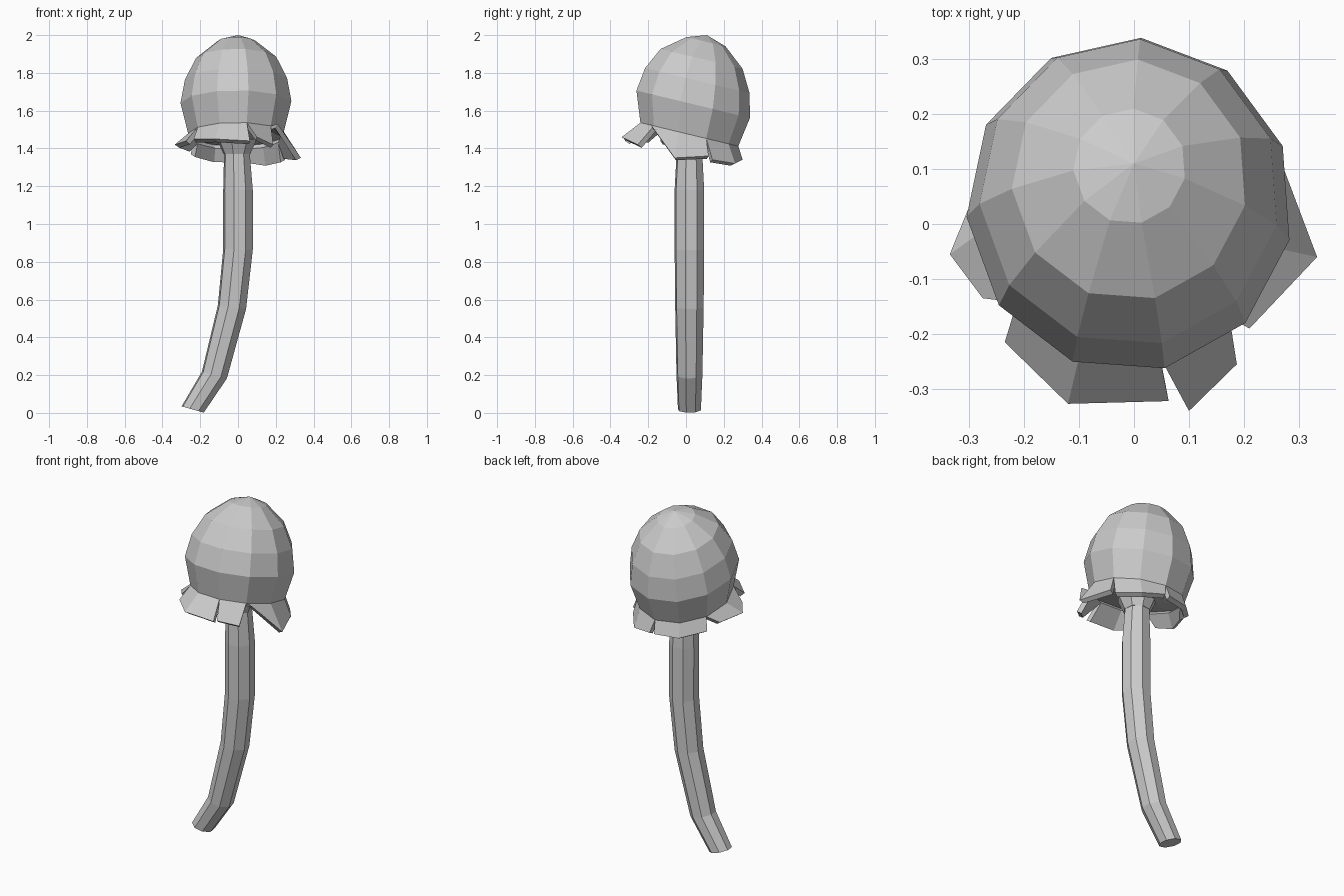
import bpy, bmesh
from math import radians, cos, sin
from mathutils import Vector, Matrix

cube = bpy.data.objects.get("Cube")
if cube:
    bpy.data.objects.remove(cube)

GREY = (0.6, 0.6, 0.6, 1)
grey = bpy.data.materials.new("plain grey")
grey.use_nodes = True
grey.diffuse_color = GREY
grey.node_tree.nodes["Principled BSDF"].inputs["Base Color"].default_value = GREY


def ring(centre, radius, turn, sides, phase, squash=1.0):
    """Points of a tilted polygon, counter-clockwise from above."""
    angles = [radians(phase + 360 * i / sides) for i in range(sides)]
    return [Vector(centre) + turn @ Vector((radius * squash * cos(a), radius * sin(a), 0))
            for a in angles]


def finish(name, bm):
    bmesh.ops.recalc_face_normals(bm, faces=bm.faces)
    mesh = bpy.data.meshes.new(name)
    bm.to_mesh(mesh)
    bm.free()
    mesh.materials.append(grey)
    obj = bpy.data.objects.new(name, mesh)
    bpy.context.collection.objects.link(obj)
    return obj


def loft(name, rings, pole=None):
    """Skin rings from bottom to top, closing both ends."""
    bm = bmesh.new()
    loops = [[bm.verts.new(p) for p in r] for r in rings]
    n = len(loops[0])
    for low, high in zip(loops, loops[1:]):
        for i in range(n):
            j = (i + 1) % n
            bm.faces.new((low[i], low[j], high[j], high[i]))
    bm.faces.new(loops[0][::-1])
    if pole:
        tip = bm.verts.new(pole)
        for i in range(n):
            bm.faces.new((loops[-1][i], loops[-1][(i + 1) % n], tip))
    else:
        bm.faces.new(loops[-1])
    return finish(name, bm)


# Curved stem: x, z, radius, lean in degrees
stem_path = [(-0.24, 0.018, 0.063, 16), (-0.125, 0.2, 0.071, 15), (-0.032, 0.56, 0.078, 8),
             (0, 0.865, 0.081, 2), (0, 1.18, 0.081, 0), (-0.006, 1.38, 0.07, 0),
             (-0.006, 1.46, 0.07, 0)]
loft("stem", [ring((x, 0.018, z), r, Matrix.Rotation(radians(lean), 3, 'Y'), 8, 30)
              for x, z, r, lean in stem_path])

# Flared collar where the stem meets the cap
level = Matrix.Identity(3)
loft("collar", [ring((-0.006, 0.018, z), r, level, 8, 30)
                for z, r in ((1.37, 0.073), (1.45, 0.11))])

# Egg-shaped cap leaning back: y, z, radius, starting with its closed underside
SIDES, PHASE = 11, 86
lean_back = Matrix.Rotation(radians(-13.5), 3, 'X')
cap_profile = [(0.02, 1.45, 0.1), (0.015, 1.475, 0.27), (0.035, 1.635, 0.313),
               (0.057, 1.76, 0.288), (0.08, 1.875, 0.226), (0.105, 1.965, 0.108)]
cap_rings = [ring((-0.008, y, z), r, lean_back, SIDES, PHASE, 0.95) for y, z, r in cap_profile]
loft("cap", cap_rings, (0, 0.11, 2.0))

# Ragged skirt flaps: first rim corner, then the outer edge points
rim = cap_rings[1]
flaps = {
    "front_flap": (4, [(-0.235, -0.215, 1.45), (-0.12, -0.327, 1.45), (0.063, -0.322, 1.44)]),
    "front_left_flap": (6, [(0.10, -0.34, 1.46), (0.187, -0.255, 1.42)]),
    "left_flap": (7, [(0.21, -0.19, 1.53), (0.333, -0.06, 1.35), (0.265, 0.12, 1.36)]),
    "back_left_flap": (9, [(0.25, 0.14, 1.34), (0.16, 0.26, 1.32), (0.03, 0.30, 1.34)]),
    "back_right_flap": (0, [(0, 0.30, 1.34), (-0.14, 0.27, 1.34), (-0.25, 0.16, 1.37)]),
    "right_flap": (2, [(-0.28, 0.08, 1.40), (-0.335, -0.055, 1.42), (-0.275, -0.135, 1.44)]),
}
for name, (first, edge) in flaps.items():
    bm = bmesh.new()
    top = [bm.verts.new(rim[(first + i) % SIDES]) for i in range(len(edge))]
    low = [bm.verts.new(p) for p in edge]
    for i in range(len(edge) - 1):
        bm.faces.new((top[i], low[i], low[i + 1], top[i + 1]))
    # Give the flap thickness on its inner side
    bm.normal_update()
    inner = Vector((0, 0.015, 1.2))
    copies = {v: bm.verts.new(v.co + (inner - v.co).normalized() * 0.03) for v in top + low}
    border = [e for e in bm.edges if e.is_boundary]
    for f in list(bm.faces):
        bm.faces.new([copies[v] for v in reversed(f.verts)])
    for e in border:
        a, b = e.verts
        bm.faces.new((a, b, copies[b], copies[a]))
    finish(name, bm)
